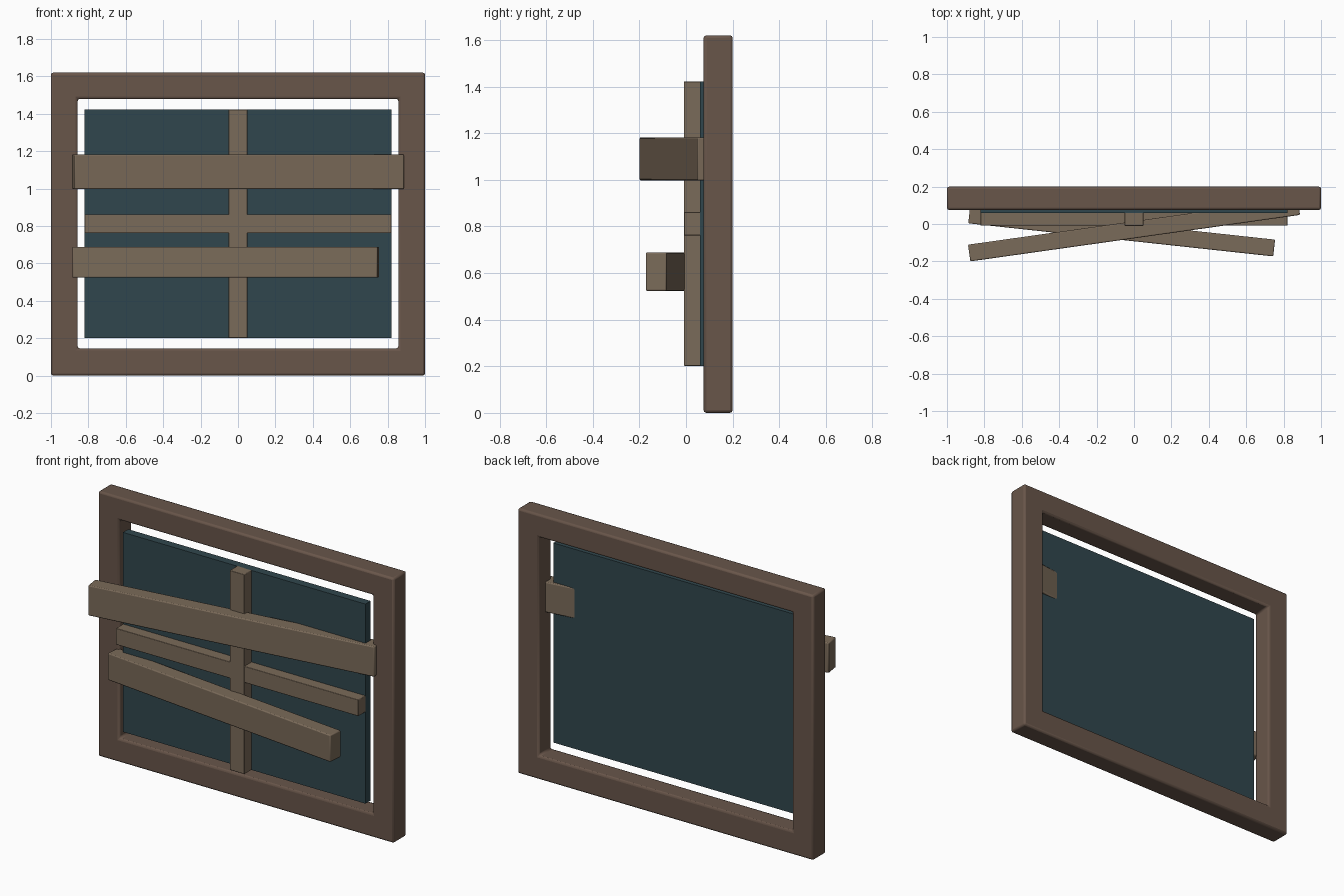
import bpy, bmesh
from math import radians

if "Cube" in bpy.data.objects:
    bpy.data.objects.remove(bpy.data.objects["Cube"])


def material(name, rgb):
    m = bpy.data.materials.new(name)
    m.diffuse_color = (*rgb, 1)
    m.use_nodes = True
    m.node_tree.nodes["Principled BSDF"].inputs["Base Color"].default_value = m.diffuse_color
    return m


FRAME = material("dark_wood", (0.14, 0.092, 0.068))
WOOD = material("pale_wood", (0.195, 0.145, 0.1))
GLASS = material("dark_glass", (0.03, 0.062, 0.075))


def finish(obj, mat, bevel):
    obj.data.materials.append(mat)
    if bevel:
        mod = obj.modifiers.new("bevel", 'BEVEL')
        mod.width = bevel
        mod.segments = 2
        mod.limit_method = 'ANGLE'
    bpy.ops.object.select_all(action='DESELECT')
    obj.select_set(True)
    bpy.context.view_layer.objects.active = obj
    bpy.ops.object.shade_smooth_by_angle(angle=radians(30))


def box(name, centre, size, mat, bevel=0.0, turn=0.0):
    bpy.ops.mesh.primitive_cube_add(size=1)
    obj = bpy.context.object
    obj.name = name
    obj.scale = size
    bpy.ops.object.transform_apply(location=False, rotation=False, scale=True)
    obj.location = centre
    obj.rotation_euler.z = turn
    finish(obj, mat, bevel)
    return obj


def window_frame(name, outer, inner, y0, y1, mat, bevel):
    """Rectangular ring, each rect given as (half width, bottom, top)."""
    bm = bmesh.new()
    loops = []
    for hw, z0, z1 in (outer, inner):
        loops.append([bm.verts.new((x, y0, z)) for x, z in
                      ((-hw, z0), (hw, z0), (hw, z1), (-hw, z1))])
    o, i = loops
    faces = [bm.faces.new((o[k], o[(k + 1) % 4], i[(k + 1) % 4], i[k])) for k in range(4)]
    ext = bmesh.ops.extrude_face_region(bm, geom=faces, use_keep_orig=True)
    moved = [v for v in ext["geom"] if isinstance(v, bmesh.types.BMVert)]
    bmesh.ops.translate(bm, verts=moved, vec=(0, y1 - y0, 0))
    bmesh.ops.recalc_face_normals(bm, faces=bm.faces)
    mesh = bpy.data.meshes.new(name)
    bm.to_mesh(mesh)
    bm.free()
    obj = bpy.data.objects.new(name, mesh)
    bpy.context.collection.objects.link(obj)
    finish(obj, mat, bevel)


# Outer frame
window_frame("window_frame", (1.0, 0.0, 1.62), (0.857, 0.145, 1.48), 0.075, 0.2, FRAME, 0.012)

# Pane and crossing glazing bars
box("glass_pane", (0, 0.085, 0.812), (1.64, 0.05, 1.22), GLASS)
box("vertical_bar", (0, 0.028, 0.812), (0.1, 0.075, 1.22), WOOD, 0.003)
box("horizontal_bar", (0, 0.028, 0.812), (1.64, 0.073, 0.1), WOOD, 0.003)

# Skewed boards nailed across the window
box("upper_board", (0, -0.031, 1.09), (1.78, 0.09, 0.185), WOOD, 0.006, 0.14)
box("lower_board", (-0.066, -0.04, 0.606), (1.64, 0.09, 0.165), WOOD, 0.006, -0.108)
